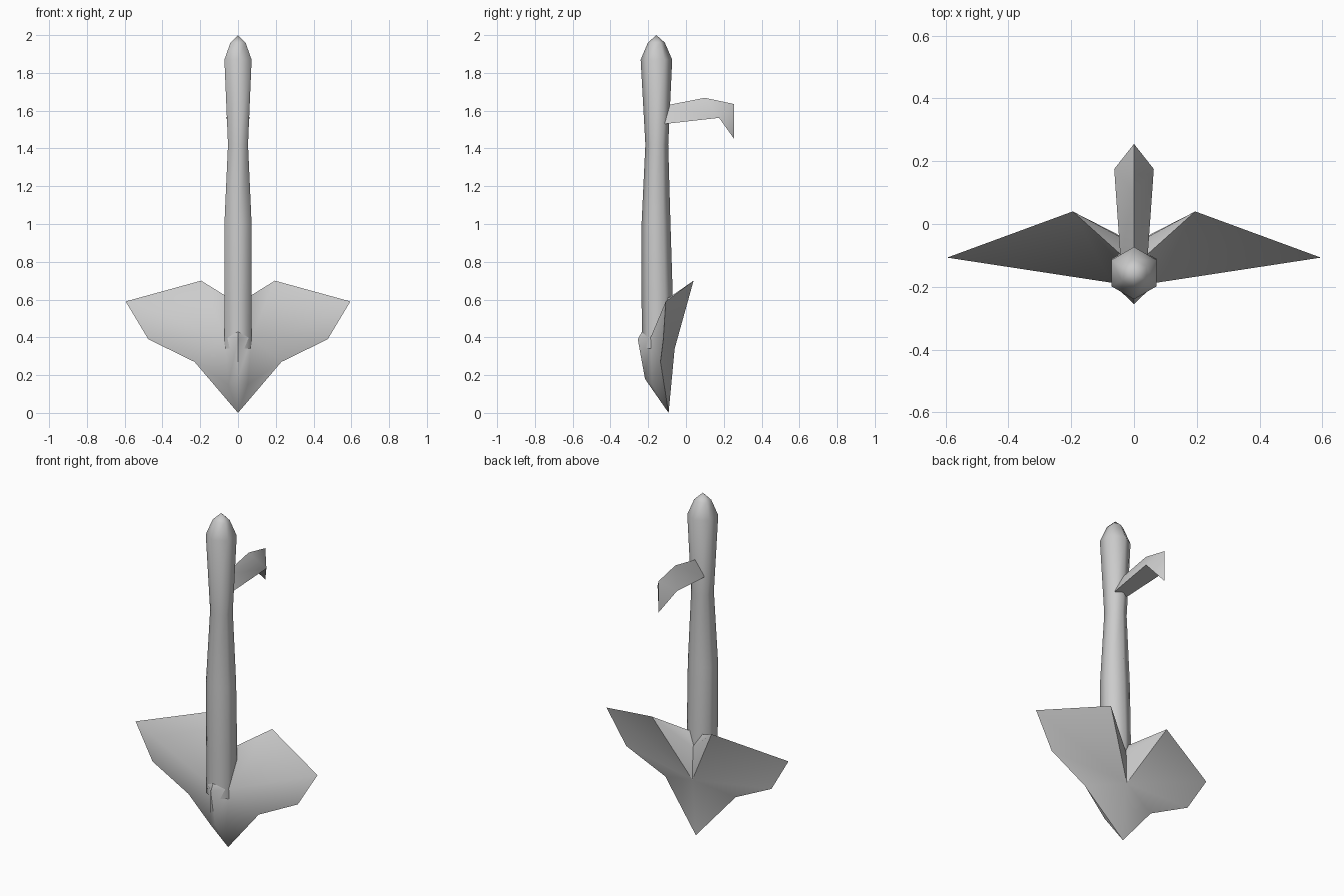
import bpy, bmesh, math

if "Cube" in bpy.data.objects:
    bpy.data.objects.remove(bpy.data.objects["Cube"])

# one plain grey
grey = bpy.data.materials.new("stone_grey")
grey.diffuse_color = (0.6, 0.6, 0.6, 1)
grey.use_nodes = True
grey.node_tree.nodes["Principled BSDF"].inputs["Base Color"].default_value = grey.diffuse_color


def make(name, verts, faces, angle):
    """Mesh object with outward normals, smooth below the given angle."""
    bm = bmesh.new()
    vs = [bm.verts.new(v) for v in verts]
    for f in faces:
        bm.faces.new([vs[i] for i in f])
    bmesh.ops.recalc_face_normals(bm, faces=bm.faces)
    me = bpy.data.meshes.new(name)
    bm.to_mesh(me)
    bm.free()
    me.materials.append(grey)
    ob = bpy.data.objects.new(name, me)
    bpy.context.collection.objects.link(ob)
    bpy.ops.object.select_all(action='DESELECT')
    ob.select_set(True)
    bpy.context.view_layer.objects.active = ob
    bpy.ops.object.shade_smooth_by_angle(angle=math.radians(angle))
    return ob


def mirrored(name, half, tris, angle):
    """Mesh from named points of the +x half; centre points are shared."""
    verts, index = [], {}
    for key, (x, y, z) in half.items():
        index[key, 1] = index[key, -1] = len(verts)
        verts.append((x, y, z))
        if x > 0:
            index[key, -1] = len(verts)
            verts.append((-x, y, z))
    faces = [[index[k, s] for k in (t if s > 0 else t[::-1])]
             for s in (1, -1) for t in tris]
    return make(name, verts, faces, angle)


# tall six-sided shaft: height, half width, front y, back y
rings = [(0.34, 0.070, -0.232, -0.075), (0.62, 0.072, -0.235, -0.070),
         (1.00, 0.072, -0.235, -0.082), (1.42, 0.053, -0.215, -0.094),
         (1.87, 0.072, -0.240, -0.073), (1.96, 0.040, -0.202, -0.112)]
verts, faces = [], []
for z, w, front, back in rings:
    mid, r = (front + back) / 2, (back - front) / 2
    for i in range(6):
        a = math.radians(60 * i)
        verts.append((w / 0.866 * math.sin(a), mid - r * math.cos(a), z))
for k in range(len(rings) - 1):
    for i in range(6):
        j = (i + 1) % 6
        faces.append((6 * k + i, 6 * k + j, 6 * k + 6 + j, 6 * k + 6 + i))
verts.append((0, -0.157, 2.0))
top = 6 * (len(rings) - 1)
faces += [(top + i, top + (i + 1) % 6, len(verts) - 1) for i in range(6)]
faces.append(tuple(range(5, -1, -1)))
make("shaft", verts, faces, 70)

# winged head: swept blades, front bulge, back ridge and lower point
head = {
    'A': (0.195, 0.04, 0.70),    # inner top corner
    'B': (0.595, -0.107, 0.59),  # wing tip
    'C': (0.475, -0.12, 0.39),   # lower outer corner
    'D': (0.23, -0.135, 0.27),   # lower inner corner
    'E': (0, -0.092, 0.0),       # bottom point
    'F': (0.071, -0.187, 0.40),  # shaft side
    'G': (0.052, -0.18, 0.15),   # lower shaft side
    'S': (0.05, -0.09, 0.61),    # top edge at the shaft
    'N': (0, -0.065, 0.53),      # back notch
    'K': (0, -0.06, 0.34),       # back ridge
    'H': (0, -0.217, 0.18),      # lower front
    'P': (0, -0.255, 0.39),      # front bulge
    'Q': (0, -0.233, 0.43),      # bulge top
    'R': (0, -0.13, 0.61),       # hidden inside the shaft
}
mirrored("winged_head", head,
         ['ABF', 'BCF', 'CDF', 'DGF', 'DEG', 'AFS', 'ASN', 'NKA', 'AKB',
          'BKC', 'CKD', 'DKE', 'FGHP', 'HGE', 'FPQ', 'SFQR', 'SRN'], 48)

# hooked arm behind the shaft
arm = {
    'a': (0, -0.12, 1.625), 'b': (0.043, -0.11, 1.53),
    'c': (0, 0.10, 1.668), 'd': (0.063, 0.175, 1.562),
    'e': (0, 0.255, 1.635), 'f': (0, 0.255, 1.45),
    'g': (0, -0.11, 1.53), 'h': (0, 0.175, 1.562),
}
mirrored("hooked_arm", arm,
         ['abdc', 'cde', 'edf', 'bghd', 'dhf', 'agb'], 50)
